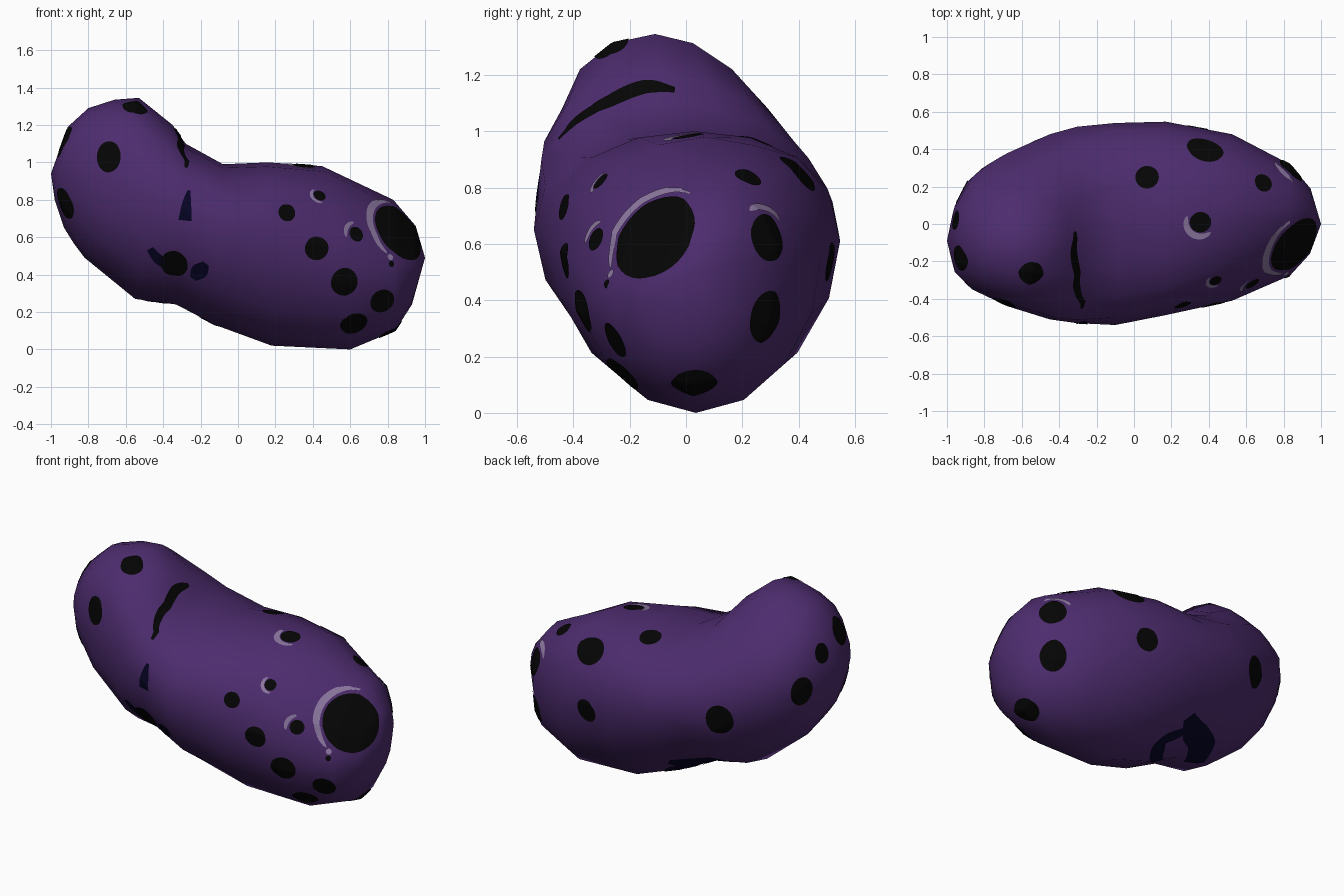
import bpy, bmesh, math
from mathutils import Vector as V
from mathutils.bvhtree import BVHTree

if "Cube" in bpy.data.objects:
    bpy.data.objects.remove(bpy.data.objects["Cube"])


def material(name, rgb):
    m = bpy.data.materials.new(name)
    m.diffuse_color = (*rgb, 1)
    m.use_nodes = True
    m.node_tree.nodes["Principled BSDF"].inputs["Base Color"].default_value = m.diffuse_color
    return m


purple = material("purple skin", (0.074, 0.025, 0.156))
black = material("black", (0.0015, 0.0015, 0.0015))
lavender = material("lavender shine", (0.26, 0.185, 0.35))
navy = material("dark navy", (0.002, 0.0015, 0.02))


def finish(bm, name, mat):
    me = bpy.data.meshes.new(name)
    bm.to_mesh(me)
    ob = bpy.data.objects.new(name, me)
    bpy.context.collection.objects.link(ob)
    me.materials.append(mat)
    me.polygons.foreach_set("use_smooth", [True] * len(me.polygons))
    return ob


# Bean body: rings (bottom x, bottom z, top x, top z, centre y, half width, top lean, side lift)
RINGS = [
    (-0.98, 0.80, -0.91, 1.19, -0.08, 0.19, 0.0, 0.0),
    (-0.93, 0.65, -0.80, 1.29, -0.05, 0.30, -0.05, 0.0),
    (-0.88, 0.57, -0.66, 1.335, -0.035, 0.36, -0.07, 0.0),
    (-0.82, 0.49, -0.53, 1.345, -0.03, 0.41, -0.08, 0.0),
    (-0.55, 0.27, -0.35, 1.20, -0.015, 0.495, -0.08, 0.06),
    (-0.33, 0.24, -0.28, 1.10, -0.005, 0.525, -0.06, 0.08),
    (-0.12, 0.13, -0.08, 0.99, 0.0, 0.54, 0.0, 0.09),
    (0.18, 0.02, 0.16, 1.00, 0.03, 0.517, 0.0, 0.10),
    (0.60, 0.00, 0.45, 0.98, 0.035, 0.445, 0.03, 0.06),
    (0.84, 0.10, 0.83, 0.80, 0.02, 0.295, 0.07, 0.0),
    (0.93, 0.24, 0.95, 0.66, 0.01, 0.17, 0.06, 0.0),
]
SIDES = 16
body = bmesh.new()
rows = []
for bx, bz, tx, tz, cy, hw, lean, lift in RINGS:
    row = []
    for k in range(SIDES):
        t = 2 * math.pi * k / SIDES
        c, s = math.cos(t), math.sin(t)
        y = cy + hw * s + lean * max(0, c)
        if lean * s < 0:  # flatten the upper side away from the lean
            y += lean * max(0, c) * abs(s)
        row.append(body.verts.new(((bx + tx) / 2 + (tx - bx) / 2 * c, y,
                                   (bz + tz) / 2 + (tz - bz) / 2 * c + lift * s * s)))
    rows.append(row)
for a, b in zip(rows, rows[1:]):
    for k in range(SIDES):
        j = (k + 1) % SIDES
        body.faces.new((a[k], a[j], b[j], b[k]))
for row, tip in ((rows[0], (-1.0, -0.09, 0.94)), (rows[-1], (1.0, 0.0, 0.49))):
    p = body.verts.new(tip)
    for k in range(SIDES):
        body.faces.new((row[k], row[(k + 1) % SIDES], p))
bmesh.ops.recalc_face_normals(body, faces=body.faces[:])
bmesh.ops.triangulate(body, faces=body.faces[:])
tree = BVHTree.FromBMesh(body)
finish(body, "bean_body", purple)

# Directions from which the markings are projected: right, up
S, C = math.sin(math.radians(23)), math.cos(math.radians(23))
VIEWS = {
    "front": (V((1, 0, 0)), V((0, 0, 1))),
    "right": (V((0, 1, 0)), V((0, 0, 1))),
    "left": (V((0, -1, 0)), V((0, 0, 1))),
    "top": (V((1, 0, 0)), V((0, 1, 0))),
    "below": (V((1, 0, 0)), V((0, -1, 0))),
    "back": (V((-0.81, -0.586, 0)), V((S * 0.586, -S * 0.81, C))),
}


def hit(view, u, v):
    r, up = VIEWS[view]
    d = r.cross(up)
    base = V((0, 0, 0.67)) if view == "back" else V((0, 0, 0))
    loc, n, _, _ = tree.ray_cast(base + r * u + up * v + d * 4, -d)
    return loc, n


def patch(bm, grid):
    """Lay a grid of points onto the body as a thin plate."""
    out, normals = [], []
    for row in grid:
        vs = []
        for p in row:
            loc, n, _, _ = tree.find_nearest(p)
            vs.append(bm.verts.new(loc + n * 0.004))
            normals.append(n)
        out.append(vs)
    w = len(grid[0])
    for i in range(len(out) - 1):
        for j in range(w - 1):
            f = bm.faces.new((out[i][j], out[i + 1][j],
                              out[i + 1][j + 1], out[i][j + 1]))
            f.normal_update()
            if f.normal.dot(normals[i * w + j]) < 0:
                f.normal_flip()


def sector(bm, view, u, v, r0, r1, a0=0, a1=360, stretch=1.0, turn=0):
    """Disc or tapered arc in the tangent plane at a projected point."""
    loc, _ = hit(view, u, v)
    if loc is None:
        return
    # average the normals around the centre so discs sit evenly over edges
    n = sum((h[1] for h in tree.find_nearest_range(loc, max(r1 * 0.7, 0.02))), V((0, 0, 0))).normalized()
    r = VIEWS[view][0]
    e1 = (r - n * r.dot(n)).normalized()
    e2 = n.cross(e1)
    tu = math.radians(turn)
    full = a1 - a0 == 360
    grid = []
    for i in range(33):
        f = i / 32
        a = math.radians(a0 + (a1 - a0) * f)
        taper = 1 if full else max(0.15, math.sin(math.pi * f) ** 0.4)
        row = []
        for k in range(9):
            rad = (r0 + r1) / 2 + (r1 - r0) * (k / 8 - 0.5) * taper
            x, y = rad * math.cos(a), rad * stretch * math.sin(a)
            row.append(loc + e1 * (x * math.cos(tu) - y * math.sin(tu))
                       + e2 * (x * math.sin(tu) + y * math.cos(tu)))
        grid.append(row)
    patch(bm, grid)


def stroke(bm, view, pts):
    """Brush stroke through (u, v, half width) points."""
    q = [V(p) for p in [pts[0], *pts, pts[-1]]]
    path = []
    for a, b, c, d in zip(q, q[1:], q[2:], q[3:]):
        for i in range(9):
            t = i / 9
            path.append(0.5 * (2 * b + (c - a) * t + (2 * a - 5 * b + 4 * c - d) * t * t
                               + (3 * b - a - 3 * c + d) * t ** 3))
    path.append(q[-1])
    pts3 = [(*hit(view, p.x, p.y), p.z) for p in path]
    pts3 = [p for p in pts3 if p[0] is not None]
    grid = []
    for i, (loc, n, w) in enumerate(pts3):
        tan = pts3[min(i + 1, len(pts3) - 1)][0] - pts3[max(i - 1, 0)][0]
        side = n.cross(tan).normalized()
        grid.append([loc + side * w * (k / 3 - 1) for k in range(7)])
    if len(grid) > 1:
        patch(bm, grid)


def done(bm, name, mat):
    bmesh.ops.remove_doubles(bm, verts=bm.verts[:], dist=1e-5)
    finish(bm, name, mat)


# Black spots: view, u, v, radius, stretch, turn
SPOTS = [
    ("top", -0.55, -0.27, 0.075, 0.95, 0), ("front", -0.69, 1.03, 0.068, 1.25, 0),
    ("left", 0.18, 1.11, 0.068, 1.3, 0), ("left", 0.25, 0.78, 0.07, 1.25, 0),
    ("left", -0.02, 1.05, 0.052, 1.15, 0), ("left", -0.17, 0.86, 0.07, 1.25, 0),
    ("front", -0.34, 0.46, 0.075, 1.1, 0), ("front", 0.26, 0.73, 0.047, 1, 0),
    ("front", 0.42, 0.54, 0.064, 1, 0), ("front", 0.57, 0.36, 0.075, 1.05, 0),
    ("front", 0.77, 0.26, 0.068, 1, 0), ("front", 0.62, 0.14, 0.075, 1, 0),
    ("front", 0.63, 0.615, 0.042, 1, 0), ("top", 0.435, -0.30, 0.034, 1, 0),
    ("top", 0.07, 0.25, 0.063, 1, 0), ("top", 0.355, 0.01, 0.058, 0.95, 0),
    ("top", 0.38, 0.40, 0.10, 0.85, -20), ("top", 0.69, 0.22, 0.05, 1, 0),
    ("right", 0.29, 0.625, 0.08, 1.1, 0), ("right", 0.29, 0.34, 0.08, 1.2, -20),
    ("right", 0.03, 0.095, 0.085, 0.95, 10), ("right", -0.28, 0.458, 0.016, 1, 0),
    ("back", -0.565, -0.21, 0.07, 1, 0), ("back", 0.18, -0.25, 0.08, 1.2, 10),
]
bm = bmesh.new()
for view, u, v, r, stretch, turn in SPOTS:
    sector(bm, view, u, v, 0, r, 0, 360, stretch, turn)
done(bm, "spots", black)

# Large round end spot
bm = bmesh.new()
sector(bm, "right", -0.115, 0.63, 0, 0.172)
done(bm, "large_spot", black)

# Crease mark on the inner bend
bm = bmesh.new()
stroke(bm, "right", [(-0.45, 0.97, 0.008), (-0.38, 1.04, 0.02), (-0.28, 1.10, 0.027),
                     (-0.15, 1.155, 0.03), (-0.04, 1.145, 0.012)])
done(bm, "crease_mark", black)

# Lavender shine arcs beside some spots: view, u, v, inner, outer, start, end
ARCS = [
    ("right", -0.115, 0.63, 0.188, 0.232, 45, 195),
    ("front", 0.63, 0.615, 0.053, 0.078, 105, 205),
    ("top", 0.355, 0.01, 0.060, 0.095, 155, 315),
    ("top", 0.435, -0.30, 0.036, 0.056, 130, 290),
    ("right", 0.29, 0.625, 0.10, 0.135, 50, 135),
    ("right", -0.265, 0.492, 0.0, 0.017, 0, 360),
]
bm = bmesh.new()
for arc in ARCS:
    sector(bm, *arc)
done(bm, "shine_arcs", lavender)

# Navy splashes on the front side and underside
bm = bmesh.new()
stroke(bm, "front", [(-0.262, 0.85, 0.008), (-0.275, 0.78, 0.024), (-0.282, 0.69, 0.036)])
stroke(bm, "front", [(-0.47, 0.54, 0.02), (-0.43, 0.49, 0.03), (-0.39, 0.46, 0.03)])
stroke(bm, "front", [(-0.24, 0.38, 0.02), (-0.205, 0.42, 0.045), (-0.17, 0.46, 0.02)])
stroke(bm, "below", [(-0.12, -0.34, 0.04), (-0.22, -0.25, 0.075),
                     (-0.38, -0.14, 0.08), (-0.46, 0.02, 0.06)])
stroke(bm, "below", [(-0.17, -0.26, 0.03), (-0.04, -0.20, 0.04),
                     (-0.10, -0.08, 0.045), (-0.19, 0.02, 0.03)])
done(bm, "navy_splashes", navy)
